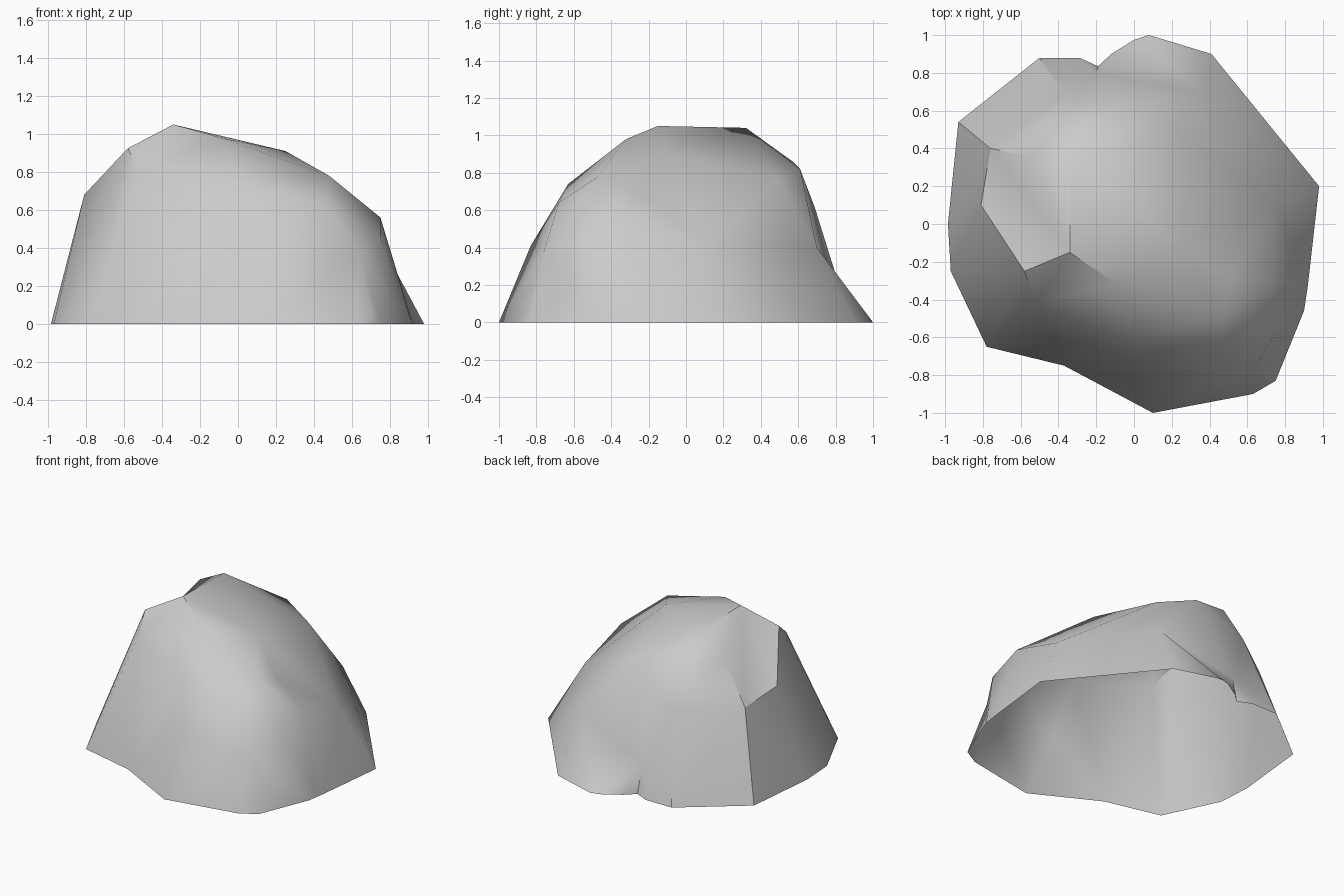
import bpy
import math
from mathutils import Vector
from mathutils.geometry import delaunay_2d_cdt

default = bpy.data.objects.get("Cube")
if default:
    bpy.data.objects.remove(default, do_unlink=True)

# Outline where the boulder meets the ground, walked anticlockwise
FOOT = {
    "foot_front": (.10, -1), "foot_toe": (.63, -.9), "foot_heel": (.75, -.83),
    "foot_bay": (.9, -.46), "foot_step": (.92, -.33), "foot_left": (.98, .2),
    "foot_rear_left": (.41, .9), "foot_rear": (.08, 1), "foot_rear_side": (0, .975),
    "foot_dip": (-.12, .9), "foot_cleft": (-.19, .835), "foot_lip": (-.29, .88),
    "foot_rear_right": (-.5, .88), "foot_corner": (-.93, .54), "foot_right": (-.985, 0),
    "foot_flank": (-.97, -.25), "foot_front_right": (-.78, -.65), "foot_brow": (-.37, -.75),
}

# Corners of the crown and the chipped notch on the right
CROWN = {
    "peak": (-.34, -.15, 1.05), "rear_peak": (-.34, .32, 1.04),
    "shoulder": (-.58, -.25, .925), "notch_low": (-.81, .1, .68),
    "notch_corner": (-.76, .4, .62), "notch_inner": (-.56, .36, .92),
    "brow": (-.09, -.32, .98), "ridge": (.25, -.12, .91),
}

# Corners of the weathered flanks
FLANK = {
    "cheek": (-.52, -.42, .8), "chest": (0, -.63, .74), "belly": (0, -.83, .41),
    "ledge": (.48, -.47, .78), "ledge_front": (.45, -.68, .64),
    "chip": (.52, -.27, .7), "jut": (.75, -.57, .46), "jut_front": (.64, -.76, .38),
    "jut_top": (.75, -.32, .56), "side": (.75, .1, .43), "bay": (.9, -.4, .05),
    "toe": (.7, -.85, .05), "rear_crest": (-.03, .61, .82), "rear_ridge": (.22, .5, .76),
    "rear_flank": (.36, .7, .4), "rear_edge": (-.3, .57, .86),
    "rear_crease": (-.37, .69, .61), "cleft": (-.2, .79, .2),
}

# Edge lines that must survive as creases
CREASES = [
    "rear_peak peak shoulder notch_low notch_corner peak notch_inner rear_peak",
    "notch_corner notch_inner",
    "notch_corner foot_corner",
    "notch_low foot_flank",
    "shoulder foot_front_right cheek shoulder",
    "cheek brow peak",
    "brow chest belly foot_front",
    "brow ridge ledge ledge_front jut_front jut ledge chip jut_top jut bay",
    "jut_front toe foot_heel",
    "jut_top side foot_left rear_flank",
    "bay foot_bay",
    "ridge rear_ridge rear_crest rear_edge rear_peak",
    "rear_edge rear_crease foot_rear_right",
    "rear_ridge rear_flank foot_rear_left",
    "cleft foot_cleft",
]

points = {name: Vector((x, y, 0)) for name, (x, y) in FOOT.items()}
points.update({name: Vector(co) for name, co in (CROWN | FLANK).items()})
names = list(points)


def unfold(co):
    """Spread steep sides outward so the flat triangulation follows the surface."""
    return co.xy * (1 + 1.1 * (1.05 - co.z))


# Boundary loop plus crease segments
foot = list(FOOT)
segments = list(zip(foot, foot[1:] + foot[:1]))
for line in CREASES:
    chain = line.split()
    segments += zip(chain, chain[1:])
edges = [(names.index(a), names.index(b)) for a, b in segments]

# Triangulate the skin of the boulder, open underneath
flat, _, faces, origin, _, _ = delaunay_2d_cdt(
    [unfold(points[n]) for n in names], edges, [], 1, 1e-5)
verts = [points[names[ids[0]]] if ids else Vector((p.x, p.y, 0))
         for p, ids in zip(flat, origin)]

mesh = bpy.data.meshes.new("boulder")
mesh.from_pydata(verts, [], faces)
mesh.validate()
boulder = bpy.data.objects.new("boulder", mesh)
bpy.context.collection.objects.link(boulder)

# Plain stone colour
stone = bpy.data.materials.new("grey_stone")
stone.use_nodes = True
colour = (.6, .6, .6, 1)
stone.diffuse_color = colour
stone.node_tree.nodes["Principled BSDF"].inputs["Base Color"].default_value = colour
mesh.materials.append(stone)

# Soft weathered faces with crisp chipped edges
bpy.ops.object.select_all(action="DESELECT")
boulder.select_set(True)
bpy.context.view_layer.objects.active = boulder
bpy.ops.object.shade_smooth_by_angle(angle=math.radians(40))
